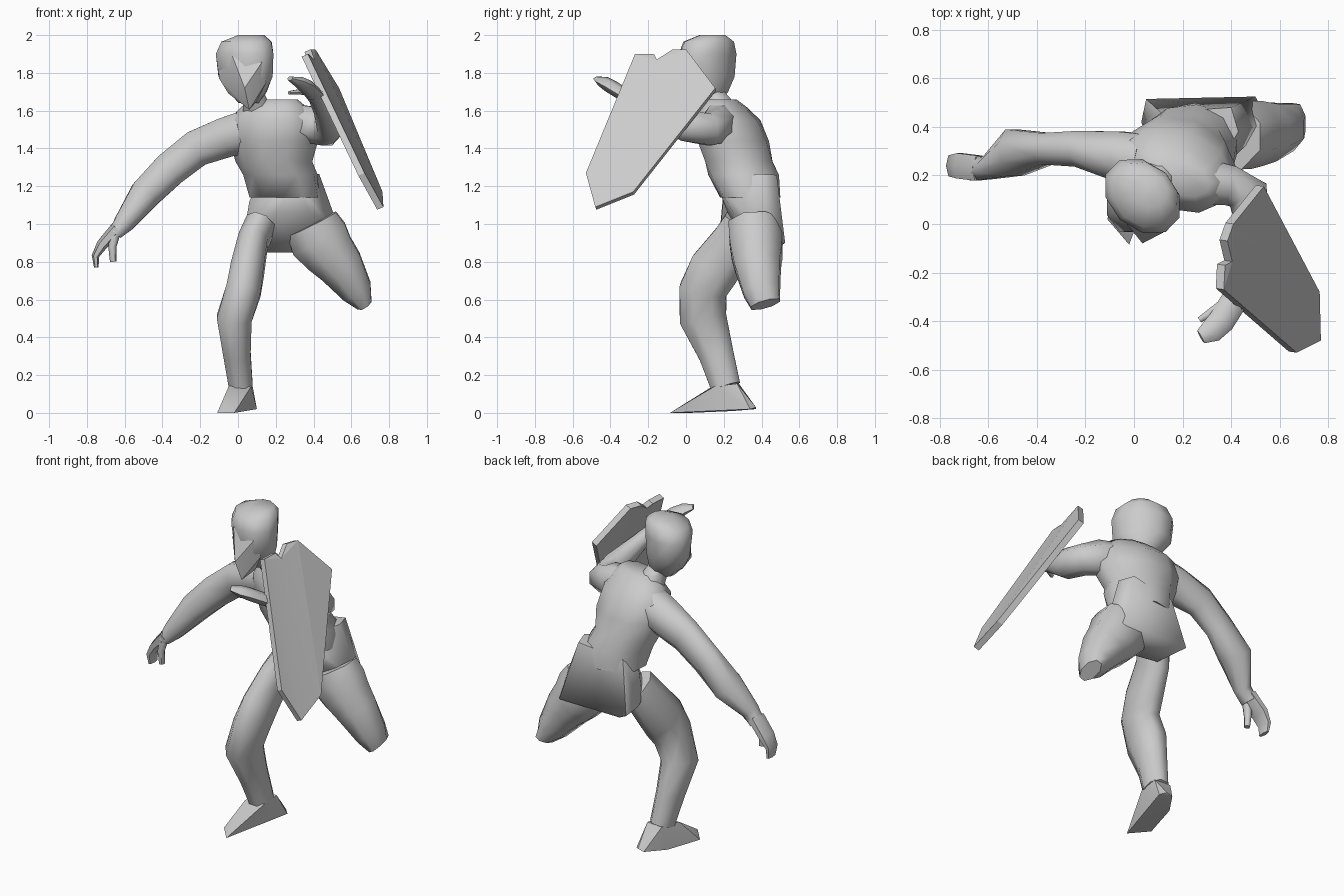
import bpy, bmesh, math
from mathutils import Vector


def finish(name, bm, angle):
    bmesh.ops.recalc_face_normals(bm, faces=bm.faces[:])
    me = bpy.data.meshes.new(name)
    bm.to_mesh(me)
    bm.free()
    ob = bpy.data.objects.new(name, me)
    bpy.context.collection.objects.link(ob)
    bpy.ops.object.select_all(action='DESELECT')
    ob.select_set(True)
    bpy.context.view_layer.objects.active = ob
    bpy.ops.object.shade_smooth_by_angle(angle=math.radians(angle))
    return ob


def loft(name, secs, ref=(1, 0, 0), axis=None, n=8, angle=62):
    """Tube through sections (x, y, z, half width, half depth[, twist in degrees])."""
    bm = bmesh.new()
    pts = [Vector(s[:3]) for s in secs]
    rings = []
    for i, s in enumerate(secs):
        t = Vector(axis) if axis else pts[min(i + 1, len(pts) - 1)] - pts[max(i - 1, 0)]
        t.normalize()
        r = Vector(ref)
        if len(s) > 5:
            r = Vector((math.cos(math.radians(s[5])), math.sin(math.radians(s[5])), 0))
        u = (r - t * t.dot(r)).normalized()
        v = t.cross(u)
        rings.append([bm.verts.new(pts[i] + u * s[3] * math.cos(a) + v * s[4] * math.sin(a))
                      for a in (2 * math.pi * (k + .5) / n for k in range(n))])
    for a, b in zip(rings, rings[1:]):
        for k in range(n):
            j = (k + 1) % n
            bm.faces.new((a[k], a[j], b[j], b[k]))
    bm.faces.new(rings[0])
    bm.faces.new(rings[-1])
    return finish(name, bm, angle)


def hull(name, points, angle=40):
    bm = bmesh.new()
    for p in points:
        bm.verts.new(p)
    res = bmesh.ops.convex_hull(bm, input=bm.verts[:])
    inside = [v for v in res["geom_interior"] if isinstance(v, bmesh.types.BMVert)]
    bmesh.ops.delete(bm, geom=inside, context='VERTS')
    return finish(name, bm, angle)


Z = (0, 0, 1)

# chest twisted towards the shield, above broad flat-backed hips
loft("torso", [(.245, .34, 1.14, .19, .16, -4),
               (.225, .305, 1.26, .20, .19, -10), (.19, .28, 1.33, .205, .185, -17),
               (.19, .25, 1.44, .24, .185, -20), (.18, .22, 1.55, .24, .165, -20),
               (.19, .20, 1.62, .18, .11, -20), (.20, .19, 1.66, .12, .07, -20)],
     axis=Z, n=10)
hull("hips", [(.05, .515, .91), (.50, .525, .90), (.555, .42, .92), (.03, .42, .94),
              (.40, .48, 1.26), (.43, .38, 1.265), (.11, .46, 1.22), (.06, .37, 1.12),
              (.14, .37, .85), (.30, .34, .85), (.12, .48, .87), (.20, .22, 1.06),
              (.38, .25, 1.06), (.12, .26, 1.05), (.06, .34, .95), (.30, .16, 1.22)], 60)
loft("neck", [(.11, .21, 1.58, .09, .08), (.09, .17, 1.66, .07, .075),
              (.07, .14, 1.70, .07, .07)], axis=Z)

# head with pointed face turned to one side
loft("head", [(.06, .12, 1.64, .05, .06), (.05, .12, 1.70, .11, .10),
              (.04, .115, 1.78, .17, .125), (.035, .115, 1.90, .18, .135),
              (.045, .12, 1.965, .15, .125), (.07, .14, 2.0, .075, .065)],
     (.72, -.69, 0), Z, 10)
hull("face", [(.06, -.05, 1.605), (-.10, .09, 1.77), (.035, -.08, 1.72), (-.03, .0, 1.89),
              (.13, -.03, 1.86), (-.10, .12, 1.88), (.15, .01, 1.75), (-.05, .11, 1.69),
              (.10, .03, 1.65)], 30)

# lifted thigh, cut short at the knee
loft("lifted_thigh", [(.39, .365, 1.0, .155, .15), (.43, .37, .92, .172, .152),
                      (.485, .375, .845, .15, .145), (.545, .38, .775, .13, .13),
                      (.63, .40, .645, .09, .105), (.67, .42, .575, .045, .085)])

# standing leg and foot
loft("standing_leg", [(.12, .31, 1.0, .085, .12), (.08, .26, .91, .085, .13),
                      (.05, .15, .76, .095, .145), (.03, .09, .65, .10, .135),
                      (-.02, .09, .50, .10, .135), (-.005, .16, .31, .078, .10),
                      (.015, .21, .14, .068, .085)])
hull("foot", [(-.11, .02, .0), (-.02, -.085, .0), (.10, .34, .02), (.03, .37, .02),
              (.07, .37, .03), (-.05, .25, .01), (.01, .0, .03), (-.05, .14, .14),
              (.07, .15, .14), (.075, .27, .155), (-.03, .28, .155)])

# lowered arm with split hand
loft("lowered_arm", [(.03, .26, 1.485, .12, .12), (-.06, .28, 1.46, .11, .115),
                     (-.22, .31, 1.40, .08, .105), (-.36, .31, 1.29, .07, .10),
                     (-.49, .295, 1.16, .105, .09), (-.60, .23, 1.01, .05, .06),
                     (-.65, .23, .95, .055, .04)], (0, 1, 0))
loft("lowered_fingers", [(-.64, .23, .98, .06, .035), (-.72, .24, .89, .06, .03),
                         (-.755, .24, .83, .05, .02), (-.75, .24, .77, .04, .012)],
     (0, 1, 0), n=6)
loft("lowered_thumb", [(-.65, .21, .96, .03, .03), (-.665, .20, .88, .025, .022),
                       (-.66, .20, .80, .018, .018)], (0, 1, 0), n=6)

# arm behind the shield in one bent tube, with raised hand
loft("shield_arm", [(.31, .17, 1.53, .11, .10), (.39, .16, 1.525, .105, .09),
                    (.47, .12, 1.50, .09, .095), (.49, .0, 1.52, .09, .075),
                    (.455, -.16, 1.60, .055, .055), (.42, -.28, 1.66, .04, .045),
                    (.40, -.34, 1.69, .035, .05)], Z)
loft("raised_fingers", [(.41, -.32, 1.68, .035, .055), (.36, -.40, 1.73, .035, .055),
                        (.32, -.44, 1.755, .028, .05), (.275, -.465, 1.77, .012, .03)], Z, n=6)
loft("raised_thumb", [(.41, -.30, 1.69, .02, .025), (.34, -.35, 1.70, .018, .02),
                      (.27, -.395, 1.695, .01, .012)], Z, n=6)

# long pointed shield: two facets folded along a ridge, notched top
left = [(.37, -.27, 1.90), (.67, -.53, 1.27), (.77, -.48, 1.09)]
right = [(.765, -.28, 1.17), (.535, .155, 1.72), (.41, .0, 1.925), (.385, -.07, 1.925)]
notch = [(.405, -.155, 1.87), (.375, -.17, 1.90)]
outline = [Vector(p) for p in left + right + notch]
bm = bmesh.new()
outer = [bm.verts.new(p) for p in outline]
inner = [bm.verts.new(p + Vector((-.033, .005, -.014))) for p in outline]
for side in (outer, inner):
    bm.faces.new([side[i] for i in (0, 1, 2, 7, 8)])
    bm.faces.new([side[i] for i in (2, 3, 4, 5, 6, 7)])
for i in range(len(outline)):
    j = (i + 1) % len(outline)
    bm.faces.new((outer[i], outer[j], inner[j], inner[i]))
bmesh.ops.triangulate(bm, faces=[f for f in bm.faces if len(f.verts) > 4])
finish("shield", bm, 5)
